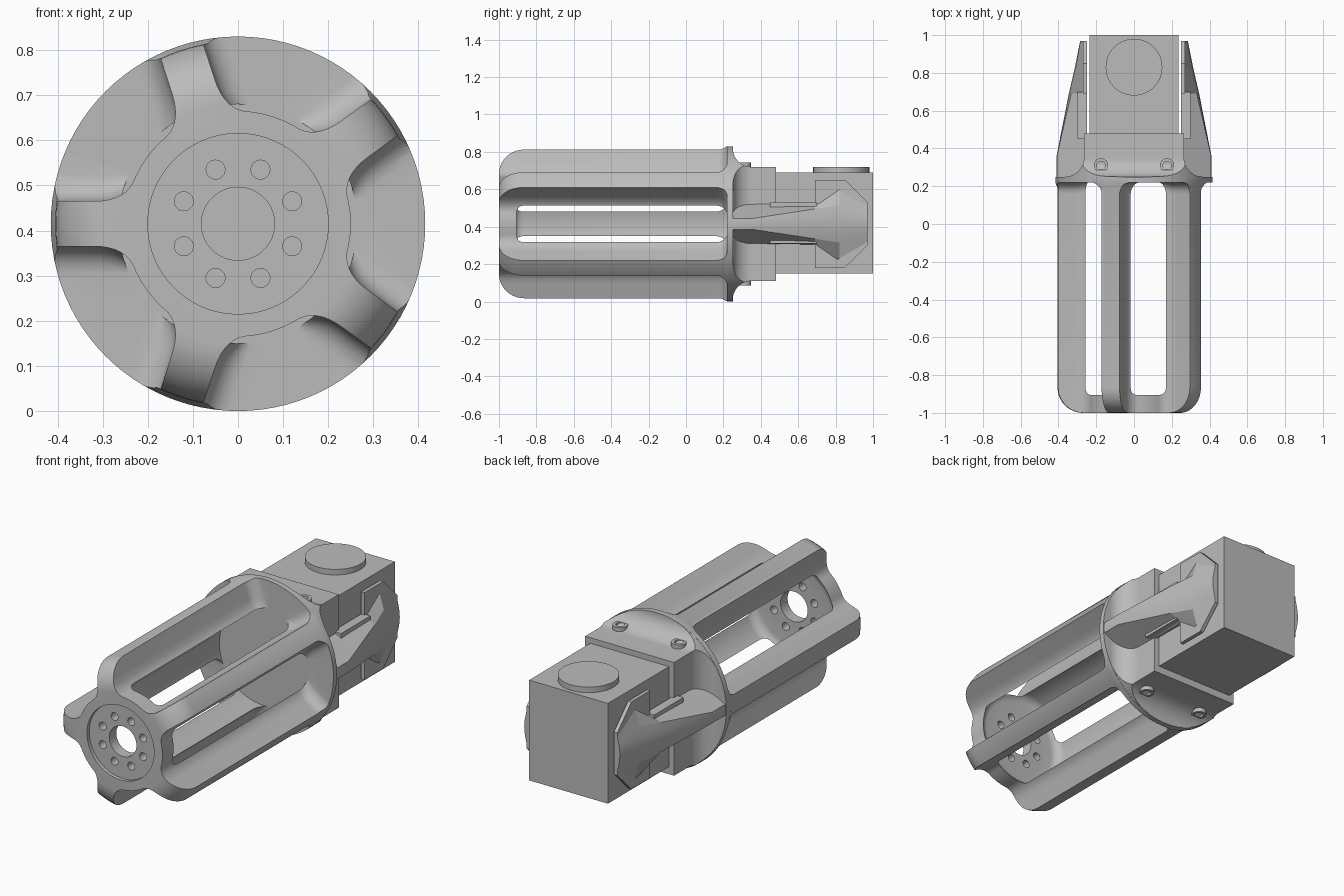
import bpy, bmesh
from math import sin, cos, pi, radians
from mathutils import Vector

if "Cube" in bpy.data.objects:
    bpy.data.objects.remove(bpy.data.objects["Cube"], do_unlink=True)

CZ = 0.415          # height of the long axis
ARMS = 5
SECTOR = 2 * pi / ARMS

metal = bpy.data.materials.new("plain grey")
metal.use_nodes = True
metal.diffuse_color = (0.5, 0.5, 0.5, 1)
metal.node_tree.nodes["Principled BSDF"].inputs["Base Color"].default_value = (0.5, 0.5, 0.5, 1)


def make(name, lofts):
    """Build one object from closed lofts, each a list of equal-length rings."""
    bm = bmesh.new()
    for rings in lofts:
        rows = [[bm.verts.new(p) for p in ring] for ring in rings]
        n = len(rows[0])
        for a, b in zip(rows, rows[1:]):
            for i in range(n):
                j = (i + 1) % n
                bm.faces.new((a[i], a[j], b[j], b[i]))
        bm.faces.new(rows[0])
        bm.faces.new(rows[-1][::-1])
    bmesh.ops.recalc_face_normals(bm, faces=bm.faces)
    mesh = bpy.data.meshes.new(name)
    bm.to_mesh(mesh)
    bm.free()
    mesh.materials.append(metal)
    obj = bpy.data.objects.new(name, mesh)
    bpy.context.collection.objects.link(obj)
    return obj


def lathe(profile, x=0, z=CZ, n=96):
    """Rings around the long axis from (y, radius) pairs."""
    return [[(x + r * cos(2 * pi * i / n), y, z + r * sin(2 * pi * i / n))
             for i in range(n)] for y, r in profile]


def upright(profile, x, y, n=48):
    """Rings around a vertical axis from (z, radius) pairs."""
    return [[(x + r * cos(2 * pi * i / n), y + r * sin(2 * pi * i / n), z)
             for i in range(n)] for z, r in profile]


def box(x0, x1, y0, y1, z0, z1):
    return [[(x0, y, z0), (x1, y, z0), (x1, y, z1), (x0, y, z1)] for y in (y0, y1)]


def boolean(target, tool, operation):
    mod = target.modifiers.new(operation, "BOOLEAN")
    mod.operation, mod.solver, mod.object = operation, "EXACT", tool
    bpy.context.view_layer.objects.active = target
    bpy.ops.object.modifier_apply(modifier=mod.name)
    bpy.data.objects.remove(tool, do_unlink=True)


def finish(obj, angle=30):
    bpy.ops.object.select_all(action="DESELECT")
    obj.select_set(True)
    bpy.context.view_layer.objects.active = obj
    bpy.ops.object.shade_smooth_by_angle(angle=radians(angle))


def arc(n):
    return [pi / 2 * i / n for i in range(n + 1)]


# Cage: a rounded cup, hollowed out and slotted between the arms
nose = [(-0.865 - 0.135 * cos(t), 0.27 + 0.135 * sin(t)) for t in arc(10)]
cage = make("cage", [lathe(nose + [(0.19, 0.405), (0.215, 0.415), (0.25, 0.415)])])
hollow = [(-0.87 - 0.05 * cos(t), 0.215 + 0.05 * sin(t)) for t in arc(6)]
boolean(cage, make("hollow_cutter", [lathe(hollow + [(0.22, 0.265)])]), "DIFFERENCE")


def slot_outline(inset):
    """Half outline between two arms, mirrored: arm side, fillet, hub arc."""
    half = SECTOR / 2
    along = Vector((cos(half), sin(half)))
    side = Vector((sin(half), -cos(half))) * (0.05 + inset)
    a, ctrl = along * 0.32 + side, along * 0.245 + side
    b = Vector((cos(0.2), sin(0.2))) * 0.25
    pts = [along * 0.6 + side]
    for i in range(9):
        t = i / 8
        pts.append(a * (1 - t) ** 2 + ctrl * 2 * t * (1 - t) + b * t * t)
    pts += [Vector((cos(0.1), sin(0.1))) * 0.25]
    return pts + [Vector((0.25, 0))] + [Vector((p.x, -p.y)) for p in reversed(pts)]


def slot(angle):
    levels = [(-1.1, 0)] + [(0.16 + 0.06 * sin(t), 0.06 * (1 - cos(t))) for t in arc(6)]
    c, s = cos(angle), sin(angle)
    return [[(p.x * c - p.y * s, y, CZ + p.x * s + p.y * c) for p in slot_outline(e)]
            for y, e in levels]


boolean(cage, make("slot_cutter", [slot(SECTOR * i) for i in range(ARMS)]), "DIFFERENCE")

# Front hub: shallow recess, centre bore and a ring of bolt holes
boolean(cage, make("recess_cutter", [lathe([(-1.1, 0.2), (-0.98, 0.2)])]), "DIFFERENCE")
holes = [lathe([(-1.1, 0.081), (-0.85, 0.081)], n=48)]
for i in range(8):
    t = pi / 8 + i * pi / 4
    holes.append(lathe([(-1.1, 0.021), (-0.85, 0.021)],
                       0.13 * cos(t), CZ + 0.13 * sin(t), 24))
boolean(cage, make("hole_cutter", holes), "DIFFERENCE")
finish(cage)

# Rear block, flaring in a concave fillet into the flange
rows = []
for y, e in [(0.25 + 0.1 * (1 - cos(t)), 0.1 * (1 - sin(t))) for t in arc(10)] + [(0.48, 0)]:
    w, h = 0.265 + e, 0.305 + e
    rows.append([(-w, y, CZ - h), (w, y, CZ - h), (w, y, CZ + h), (-w, y, CZ + h)])
rows.insert(0, [(x, 0.235, z) for x, y, z in rows[0]])
block = make("rear_block", [rows])
boolean(block, make("round_cutter", [lathe([(0.2, 0.414), (0.6, 0.414)])]), "INTERSECT")
finish(block)

# Motor housing and its round cap
make("motor_housing", [box(-0.235, 0.235, 0.47, 1.0, 0.15, 0.69)])
finish(make("housing_cap", [upright([(0.68, 0.15), (0.72, 0.15)], 0, 0.83)]))

# Side forks: web, chamfered end plate and tapering rib
HEX = [(0.69, 0.235), (0.85, 0.235), (0.97, 0.115),
       (0.97, -0.115), (0.85, -0.235), (0.69, -0.235)]
# rib sections: y, outer x, ridge half width, root half width
RIB = [(0.24, 0.41, 0.03, 0.105), (0.36, 0.41, 0.03, 0.105), (0.69, 0.345, 0.08, 0.11),
       (0.82, 0.315, 0.10, 0.2), (0.97, 0.285, 0.06, 0.115)]
for s, label in ((1, "left"), (-1, "right")):
    make(label + "_fork_web", [box(s * 0.25, s * 0.3, 0.45, 0.7, 0.31, 0.53)])
    make(label + "_fork_plate", [[[(s * x, y, CZ + z) for y, z in HEX] for x in (0.25, 0.27)]])
    ribs = []
    for y, x, a, b in RIB:
        d = 2 * a * a
        half = [(0.25, b), (0.265, b), (x - d, a), (x - d / 4, a / 2)]
        section = half + [(x, 0)] + [(px, -pz) for px, pz in reversed(half)]
        ribs.append([(s * px, y, CZ + pz) for px, pz in section])
    finish(make(label + "_fork_rib", [ribs]), 25)

# Socket screws on the top and bottom of the block
for sx in (1, -1):
    for sz, label in ((1, "top"), (-1, "bottom")):
        profile = [(CZ + sz * h, r) for h, r in
                   ((0.28, 0.038), (0.328, 0.038), (0.328, 0.022), (0.312, 0.022))]
        finish(make(label + "_screw", [upright(profile, sx * 0.175, 0.31, 24)]))
